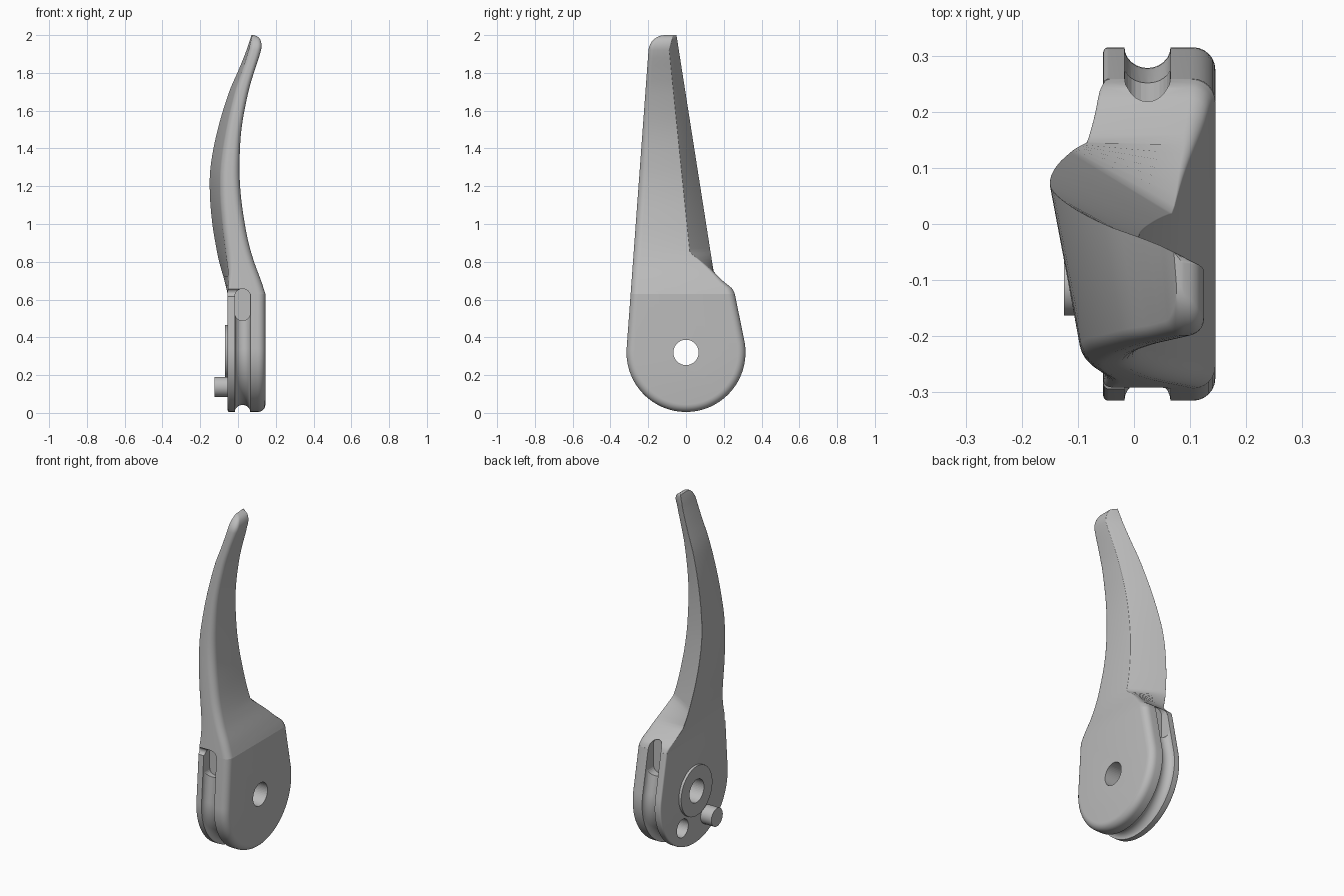
import bpy, bmesh, math
from mathutils import Vector

if "Cube" in bpy.data.objects:
    bpy.data.objects.remove(bpy.data.objects["Cube"])

grey = bpy.data.materials.new("satin grey")
grey.use_nodes = True
grey.diffuse_color = (0.5, 0.5, 0.5, 1)
grey.node_tree.nodes["Principled BSDF"].inputs["Base Color"].default_value = (0.5, 0.5, 0.5, 1)

PIVOT, RADIUS, SEAM = 0.32, 0.315, 0.63
LEFT, RIGHT = -0.055, 0.145


def finish(name, bm):
    bmesh.ops.remove_doubles(bm, verts=bm.verts, dist=0.0002)
    bmesh.ops.recalc_face_normals(bm, faces=bm.faces)
    mesh = bpy.data.meshes.new(name)
    bm.to_mesh(mesh)
    bm.free()
    mesh.materials.append(grey)
    obj = bpy.data.objects.new(name, mesh)
    bpy.context.collection.objects.link(obj)
    return obj


def loft(name, rings):
    """Skin a stack of equal closed rings and cap both ends."""
    bm = bmesh.new()
    rows = [[bm.verts.new(p) for p in ring] for ring in rings]
    for a, b in zip(rows, rows[1:]):
        for i in range(len(a)):
            j = (i + 1) % len(a)
            bm.faces.new((a[i], a[j], b[j], b[i]))
    bm.faces.new(rows[0])
    bm.faces.new(rows[-1])
    return finish(name, bm)


def rod(name, x0, x1, y, z, r):
    """Cylinder lying along x."""
    def ring(x):
        turns = [math.tau * i / 48 for i in range(48)]
        return [(x, y + r * math.cos(t), z + r * math.sin(t)) for t in turns]
    return loft(name, [ring(x0), ring(x1)])


def cut(targets, cutter):
    cutter.hide_render = True
    cutter.hide_viewport = True
    for target in targets:
        mod = target.modifiers.new(cutter.name, 'BOOLEAN')
        mod.operation, mod.solver, mod.object = 'DIFFERENCE', 'EXACT', cutter


def curve(knots, z):
    """Smooth interpolation through (z, value) knots."""
    k = max(i for i in range(len(knots) - 1) if knots[i][0] <= z or i == 0)

    def slope(i):
        a, b = knots[max(i - 1, 0)], knots[min(i + 1, len(knots) - 1)]
        return (b[1] - a[1]) / (b[0] - a[0])
    (z0, v0), (z1, v1) = knots[k], knots[k + 1]
    h = z1 - z0
    t = (z - z0) / h
    return (v0 * (1 + 2 * t) * (1 - t) ** 2 + v1 * t * t * (3 - 2 * t)
            + h * t * (1 - t) * (slope(k) * (1 - t) - slope(k + 1) * t))


# Pivot body: teardrop outline, inset across its thickness to form the rim groove
def outline(x, inset):
    front, back = math.radians(184.2 - 8.4), math.radians(11.5)
    r = RADIUS - inset
    pts = []
    for i in range(65):
        a = front + (math.tau + back - front) * i / 64
        pts.append((x, r * math.cos(a), PIVOT + r * math.sin(a)))
    for at, angle in ((0, front), (len(pts) + 1, back)):
        y = (r - (SEAM - PIVOT) * math.sin(angle)) / math.cos(angle)
        pts.insert(at, (x, y, SEAM))
    return pts


rim = []
quarter = [math.pi / 2 * i / 6 for i in range(7)]
for a in quarter:                       # small rounding on the thin flange
    rim.append((LEFT + 0.01 - 0.01 * math.cos(a), 0.01 - 0.01 * math.sin(a)))
for i in range(13):                     # round cable groove
    a = math.pi * i / 12
    rim.append((0.024 - 0.041 * math.cos(a), 0.037 * math.sin(a)))
for a in quarter:                       # large rounding on the thick flange
    rim.append((RIGHT - 0.04 + 0.04 * math.sin(a), 0.04 - 0.04 * math.cos(a)))
body = loft("pivot_body", [outline(x, d) for x, d in rim])

# Lever blade: curved profile, thick rounded front, sharp back edge
stations = (SEAM, 0.7, 0.8, 0.9, 1, 1.15, 1.3, 1.5, 1.7, 1.82, 1.92, 1.96, 1.99, 2)
left_x = list(zip(stations, (LEFT, -.072, -.1, -.12, -.136, -.149, -.146, -.108,
                             -.047, .005, .045, .058, .068, .071)))
right_x = list(zip(stations, (RIGHT, .122, .085, .056, .036, .015, .008, .018,
                              .055, .09, .122, .123, .108, .085)))
slant = [(SEAM, 0), (0.8, .045), (1.2, .06), (1.5, .05), (1.8, .025), (2, .005)]
shoulder = [(SEAM, .258), (0.66, .243), (0.69, .205), (0.76, .13), (0.85, .02), (0.95, -.1)]


def section(z):
    xl, xr, s = curve(left_x, z), curve(right_x, z), curve(slant, z)
    yf = -0.315 + 0.0732 * (z - 0.33)
    yb = 0.145 - 0.157 * (z - 0.76)
    yi = 0.02 - 0.102 * (z - 0.85)
    if z > 1.92:                        # rounded tip
        t = (z - 1.92) / 0.08
        yf += 0.08 * (1 - math.sqrt(max(0, 1 - t * t)))
        yi += 0.03 * t
    hump = curve(shoulder, z) if z < 0.9 else -1
    blend = min(1, (z - SEAM) / 0.2)
    yb, yi = max(yb, hump), max(yi, hump)
    thick = xr - xl - s
    big = min(0.04, 0.4 * thick)
    small = min(0.01 + 0.025 * blend, 0.4 * thick)
    corners = [(xl + s, yf, small), (xr, yf, big),
               (xr, yi, 0.04 * (1 - blend) + 0.002), (xl, yb, 0.01 * (1 - blend) + 0.002)]
    pts = []
    for i, (x, y, r) in enumerate(corners):
        c = Vector((x, y, z))
        p, n = (Vector((*corners[j % 4][:2], z)) for j in (i - 1, i + 1))
        a, b = (c + (q - c).normalized() * r for q in (p, n))
        for k in range(7):
            t = k / 6
            w = 2 * t * (1 - t) * math.sqrt(0.5)
            u, v = (1 - t) ** 2, t * t
            pts.append((a * u + c * w + b * v) / (u + w + v))
    return pts


levels = [SEAM + 0.015 * i for i in range(18)]
levels += [0.92 + 0.04 * i for i in range(25)]
levels += [1.92 + 0.08 * math.sin(math.pi / 2 * i / 8) for i in range(9)]
blade = loft("lever_blade", [section(z) for z in levels])

# Boss and stop peg on the inner face
boss = rod("pivot_boss", -0.07, LEFT + 0.005, 0, PIVOT, 0.145)
peg = rod("stop_peg", -0.125, LEFT + 0.02, -0.11, 0.138, 0.053)

# Pivot hole, spring pocket and cable openings
cut([body, boss], rod("pivot_hole_cutter", -0.3, 0.3, 0, PIVOT, 0.067))
cut([body], rod("spring_pocket_cutter", -0.3, 0.01, 0.11, 0.138, 0.053))
cut([body, blade], rod("front_notch_cutter", -0.1, 0.03, -0.3, 0.637, 0.022))


def slot(name, x, y, z, size, axis, bevel):
    """Box with the edges along one axis rounded."""
    bm = bmesh.new()
    bmesh.ops.create_cube(bm, size=1)
    for v in bm.verts:
        v.co = Vector((x, y, z)) + Vector([a * b for a, b in zip(v.co, size)])
    edges = [e for e in bm.edges
             if abs((e.verts[0].co - e.verts[1].co).normalized()[axis]) > 0.9]
    bmesh.ops.bevel(bm, geom=edges, offset=bevel, segments=6, profile=0.5, affect='EDGES')
    return finish(name, bm)


cut([body, blade], slot("front_slot_cutter", 0.024, -0.3, 0.573, (0.08, 0.12, 0.165), 1, 0.035))
cut([body, blade], slot("back_slot_cutter", 0.024, 0.28, 0.58, (0.08, 0.14, 0.2), 1, 0.038))

# Smooth shading with sharp creases kept
bpy.ops.object.select_all(action='DESELECT')
for obj in (body, blade, boss, peg):
    obj.select_set(True)
bpy.context.view_layer.objects.active = body
bpy.ops.object.shade_smooth_by_angle(angle=math.radians(30))
